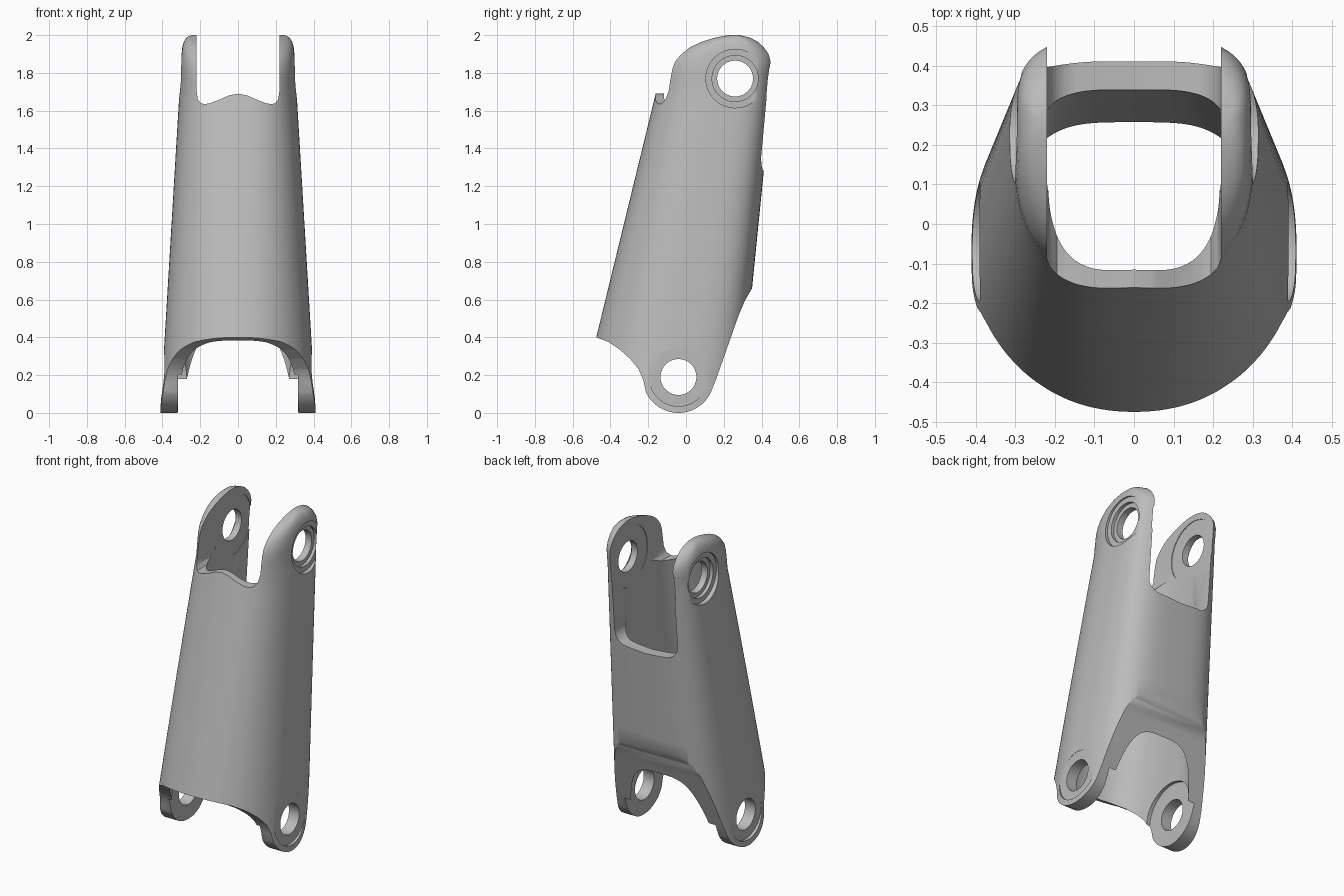
import bpy, bmesh, math
from math import sin, cos, radians

if "Cube" in bpy.data.objects:
    bpy.data.objects.remove(bpy.data.objects["Cube"])

grey = bpy.data.materials.new("plain_grey")
grey.use_nodes = True
COLOR = (0.5, 0.5, 0.5, 1)
grey.diffuse_color = COLOR
grey.node_tree.nodes["Principled BSDF"].inputs["Base Color"].default_value = COLOR


def make(name, bm):
    bmesh.ops.recalc_face_normals(bm, faces=bm.faces)
    mesh = bpy.data.meshes.new(name)
    bm.to_mesh(mesh)
    bm.free()
    mesh.materials.append(grey)
    ob = bpy.data.objects.new(name, mesh)
    bpy.context.collection.objects.link(ob)
    return ob


def loft(name, rings):
    bm = bmesh.new()
    rows = [[bm.verts.new(p) for p in ring] for ring in rings]
    n = len(rows[0])
    for a, b in zip(rows, rows[1:]):
        for i in range(n):
            j = (i + 1) % n
            bm.faces.new((a[i], a[j], b[j], b[i]))
    bm.faces.new(rows[0])
    bm.faces.new(rows[-1])
    return make(name, bm)


def section(z, front, back, width, n_front, n_back, count=112):
    """Rounded cross-section whose front and back halves differ in squareness."""
    mid = -0.14 + 0.2 * z
    ring = []
    for i in range(count):
        t = 2 * math.pi * (i + 0.5) / count
        c, s = cos(t), sin(t)
        n = n_back if s > 0 else n_front
        depth = back - mid if s > 0 else mid - front
        x = width * math.copysign(abs(c) ** (2 / n), c)
        y = mid + depth * math.copysign(abs(s) ** (2 / n), s)
        ring.append((x, y, z))
    return ring


def front_y(z):
    return -0.573 + 0.244 * z


def back_y(z):
    return 0.284 + 0.1 * z


def width(z):
    return 0.412 - 0.06 * z


# Tapered sleeve with a domed top
levels = [1.7 * i / 14 for i in range(15)]
outer = [section(z, front_y(z), back_y(z), width(z), 2 + 0.35 * z, 3.5) for z in levels]
dome = [(1.76, -0.14, 0.46, 0.306), (1.82, -0.12, 0.468, 0.304), (1.86, -0.1, 0.474, 0.302),
        (1.9, -0.06, 0.462, 0.299), (1.935, -0.01, 0.435, 0.295), (1.965, 0.06, 0.4, 0.287),
        (1.985, 0.13, 0.36, 0.274), (1.995, 0.18, 0.32, 0.26), (2.0, 0.22, 0.29, 0.246)]
outer += [section(z, f, b, w, 2.6 + 4 * (z - 1.7), 3.5) for z, f, b, w in dome]
body = loft("link_body", outer)

# Hollow running through the sleeve
hollow = [section(z, front_y(z) + 0.045, back_y(z) - 0.072, 0.322 - 0.06 * z,
                  2.3 + 0.4 * z, 3.8) for z in [-0.1 + 2.3 * i / 20 for i in range(21)]]
cutters = [loft("hollow_cutter", hollow)]

# Side profile trimming the lower arches and lugs
side = [(-0.9, 0.56), (-0.475, 0.4), (-0.41, 0.375), (-0.35, 0.335), (-0.295, 0.285),
        (-0.25, 0.23), (-0.225, 0.17)]
side += [(-0.04 + 0.19 * cos(radians(a)), 0.19 + 0.19 * sin(radians(a))) for a in range(205, 340, 5)]
side += [(0.16, 0.18), (0.22, 0.35), (0.28, 0.52), (0.31, 0.59), (0.35, 0.66),
         (0.9, 1.5), (0.9, 2.5), (-0.9, 2.5)]
trim = loft("side_trim", [[(x, y, z) for y, z in side] for x in (-1, 1)])


def slot(name, half, y0, y1):
    outline = half + [(-x, z) for x, z in reversed(half) if x > 0]
    return loft(name, [[(x, y, z) for x, z in outline] for y in (y0, y1)])


# Fork slots: scalloped at the front, round-cornered at the back
lip = [(0.05 * i, 1.6625 + 0.0275 * cos(math.pi * 0.05 * i / 0.18)) for i in range(4)]
cutters.append(slot("front_slot_cutter", [(0.22, 2.3), (0.22, 1.71), (0.213, 1.66), (0.195, 1.638),
                                          (0.175, 1.635)] + lip[::-1], -0.8, 0.15))
corner = [(0.14 + 0.08 * cos(radians(a)), 1.365 + 0.08 * sin(radians(a))) for a in range(0, -91, -10)]
cutters.append(slot("back_slot_cutter", [(0.22, 2.3)] + corner + [(0, 1.275)], 0.1, 0.8))


def bore(name, y, z, r, x0, x1):
    ring = [(y + r * cos(radians(a)), z + r * sin(radians(a))) for a in range(0, 360, 6)]
    cutters.append(loft(name, [[(x, p, q) for p, q in ring] for x in (x0, x1)]))


# Pin holes with stepped recesses on both sides
bore("upper_hole", 0.26, 1.77, 0.095, -1, 1)
bore("lower_hole", -0.04, 0.19, 0.095, -1, 1)
bore("upper_inner_face", 0.26, 1.77, 0.19, -0.224, 0.224)
bore("lower_inner_face", -0.04, 0.19, 0.2, -0.318, 0.318)
for s, tag in ((1, "left"), (-1, "right")):
    bore(tag + "_upper_recess", 0.26, 1.77, 0.155, s * 0.286, s * 0.6)
    bore(tag + "_upper_step", 0.26, 1.77, 0.122, s * 0.266, s * 0.6)
    bore(tag + "_lower_recess", -0.04, 0.19, 0.155, s * 0.39, s * 0.6)

# Cut the body, bake the result and drop the cutters
for cutter, op in [(trim, "INTERSECT")] + [(c, "DIFFERENCE") for c in cutters]:
    mod = body.modifiers.new(cutter.name, "BOOLEAN")
    mod.operation, mod.solver, mod.object = op, "EXACT", cutter
bpy.context.view_layer.objects.active = body
for ob in bpy.context.selected_objects:
    ob.select_set(False)
body.select_set(True)
for mod in list(body.modifiers):
    bpy.ops.object.modifier_apply(modifier=mod.name)
for cutter in [trim] + cutters:
    bpy.data.objects.remove(cutter)
bpy.ops.object.shade_smooth_by_angle(angle=radians(32))
